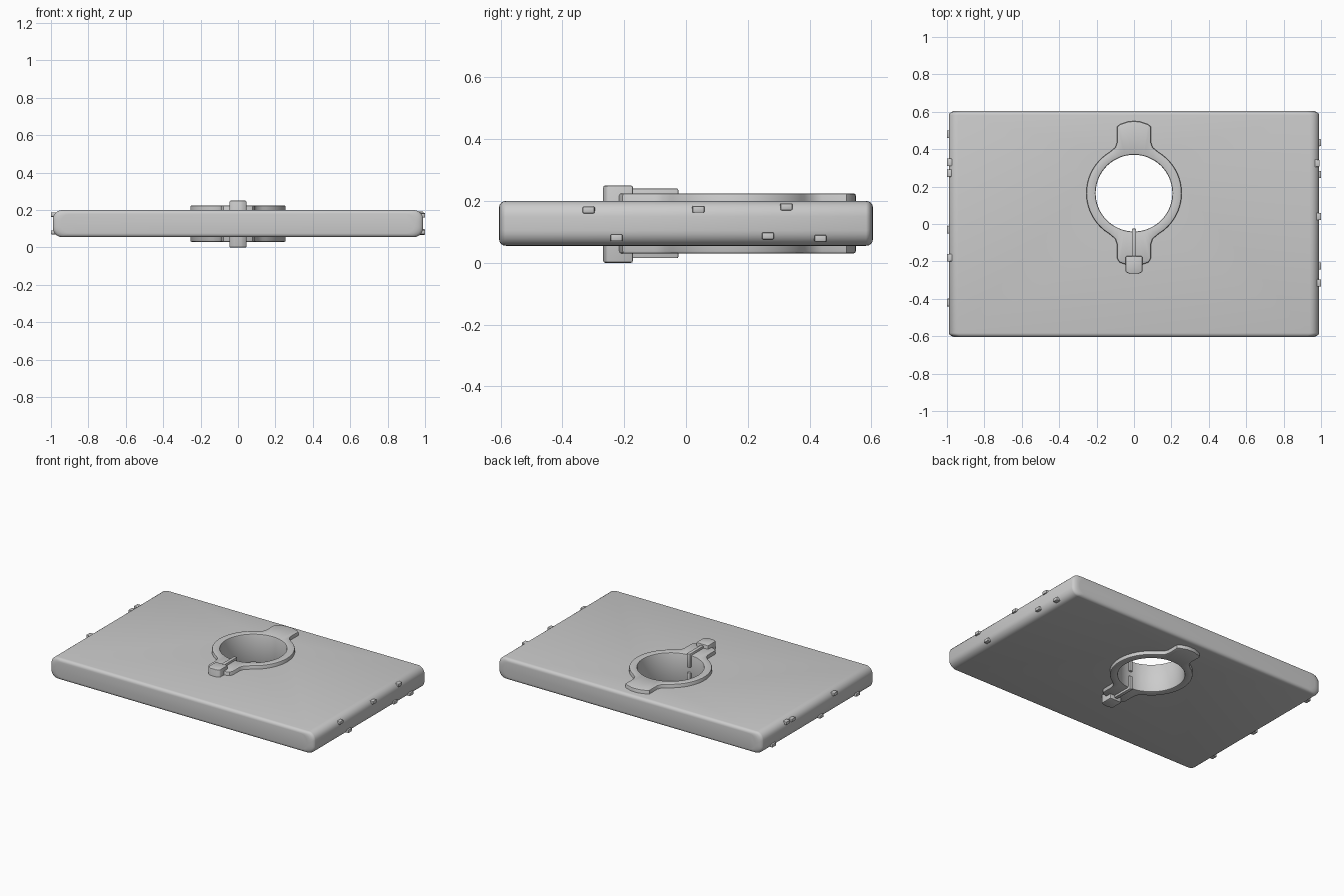
import bpy, bmesh, math
from math import sin, cos, pi

if "Cube" in bpy.data.objects:
    bpy.data.objects.remove(bpy.data.objects["Cube"])

GREY = bpy.data.materials.new("plain grey")
GREY.diffuse_color = (0.6, 0.6, 0.6, 1)
GREY.use_nodes = True
GREY.node_tree.nodes["Principled BSDF"].inputs["Base Color"].default_value = GREY.diffuse_color
MID = 0.1275          # mid height of the plate
CY = 0.165            # hole centre in y


def finish(name, bm, angle=35):
    bmesh.ops.recalc_face_normals(bm, faces=bm.faces)
    me = bpy.data.meshes.new(name)
    bm.to_mesh(me)
    bm.free()
    me.materials.append(GREY)
    ob = bpy.data.objects.new(name, me)
    bpy.context.collection.objects.link(ob)
    bpy.ops.object.select_all(action='DESELECT')
    ob.select_set(True)
    bpy.context.view_layer.objects.active = ob
    if angle:
        bpy.ops.object.shade_smooth_by_angle(angle=math.radians(angle))
    return ob


def prism(name, outline, z0, z1, bevel):
    bm = bmesh.new()
    f = bm.faces.new([bm.verts.new((x, y, z0)) for x, y in outline])
    ext = bmesh.ops.extrude_face_region(bm, geom=[f])
    for v in ext["geom"]:
        if isinstance(v, bmesh.types.BMVert):
            v.co.z = z1
    if not f.is_valid or len(bm.faces) == len(outline) + 1:
        bmesh.ops.holes_fill(bm, edges=bm.edges)
    bmesh.ops.bevel(bm, geom=list(bm.edges), offset=bevel, segments=2,
                    profile=0.5, affect='EDGES')
    return finish(name, bm)


# Plate: rounded section lofted along y with slightly rounded ends
def section(hx, hz, rx, rz, n=6):
    pts = []
    for q, (sx, sz) in enumerate(((1, 1), (-1, 1), (-1, -1), (1, -1))):
        for i in range(n + 1):
            a = (q + i / n) * pi / 2
            pts.append((sx * (hx - rx) + rx * cos(a), sz * (hz - rz) + rz * sin(a)))
    return pts


bm = bmesh.new()
steps = [(i / 4) * pi / 2 for i in range(5)]
rows = [(-0.583 - 0.022 * cos(a), 1 - sin(a)) for a in steps]
rows += [(-y, k) for y, k in reversed(rows)]
rings = []
for y, k in rows:
    pts = section(0.99 - 0.045 * k, 0.0725 - 0.02 * k, 0.05, 0.05)
    rings.append([bm.verts.new((x, y, MID + z)) for x, z in pts])
for a, b in zip(rings, rings[1:]):
    for i in range(len(a)):
        j = (i + 1) % len(a)
        bm.faces.new((a[i], a[j], b[j], b[i]))
bm.faces.new(rings[0])
bm.faces.new(rings[-1])
plate = finish("plate", bm, 0)

# Hole through the plate, hidden behind the collar wall
bpy.ops.mesh.primitive_cylinder_add(vertices=64, radius=0.22, depth=1, location=(0, CY, MID))
cutter = bpy.context.object
mod = plate.modifiers.new("hole", 'BOOLEAN')
mod.object = cutter
mod.solver = 'EXACT'
bpy.context.view_layer.update()
cut = bpy.data.meshes.new_from_object(
    plate.evaluated_get(bpy.context.evaluated_depsgraph_get()))
plate.modifiers.clear()
plate.data = cut
bpy.data.objects.remove(cutter)
bpy.context.view_layer.objects.active = plate
plate.select_set(True)
bpy.ops.object.shade_smooth_by_angle(angle=math.radians(35))

# Collar: ring with a tab at the back and a shorter one at the front
half = [(0, 0.55), (0.03, 0.548), (0.075, 0.533), (0.091, 0.52), (0.09, 0.44),
        (0.1, 0.41)]
half += [(0.255 * sin(t), CY + 0.255 * cos(t))
         for t in [math.radians(31 + i * 118 / 24) for i in range(25)]]
half += [(0.1, -0.08), (0.09, -0.11), (0.09, -0.185), (0.078, -0.205), (0.04, -0.218), (0, -0.22)]
outline = half + [(-x, y) for x, y in half[-2:0:-1]]
bm = bmesh.new()
loops = []
for z in (0.03, 0.225):
    outer = [bm.verts.new((x, y, z)) for x, y in outline]
    inner = []
    for x, y in outline:
        s = 0.205 / math.hypot(x, y - CY)
        inner.append(bm.verts.new((x * s, CY + (y - CY) * s, z)))
    loops.append((outer, inner))
(ob_, ib), (ot, it) = loops
n = len(outline)
for i in range(n):
    j = (i + 1) % n
    for a, b in ((ob_, ot), (ot, it), (it, ib), (ib, ob_)):
        bm.faces.new((a[i], a[j], b[j], b[i]))
rim = [bm.edges.get((l[i], l[(i + 1) % n])) for l in (ob_, ot, it, ib) for i in range(n)]
bmesh.ops.bevel(bm, geom=rim, offset=0.008, segments=2, profile=0.5, affect='EDGES')
finish("collar", bm)

# Clip: block over the front tab and thin bars reaching into the hole
prism("clip_block", [(-0.045, -0.172), (-0.045, -0.257), (-0.02, -0.268),
                     (0.02, -0.268), (0.045, -0.257), (0.045, -0.172)], 0, 0.25, 0.006)
for name, z0, z1 in (("upper_bar", 0.145, 0.24), ("lower_bar", 0.015, 0.11)):
    prism(name, [(-0.012, -0.19), (0.012, -0.19), (0.012, -0.025), (-0.012, -0.025)],
          z0, z1, 0.004)

# Small nubs along both short edges: side, y, height
nubs = [(1, -0.315, 0.17), (1, 0.04, 0.172), (1, 0.325, 0.18), (1, -0.225, 0.08),
        (1, 0.265, 0.086), (1, 0.435, 0.078), (-1, 0.33, 0.175), (-1, 0.272, 0.172),
        (-1, -0.03, 0.08), (-1, -0.18, 0.175), (-1, -0.42, 0.08), (-1, 0.48, 0.08)]
for side, y, z in nubs:
    x0, x1 = sorted((side * 0.955, side * (1.0 if abs(z - MID) < 0.05 else 0.992)))
    prism("edge_nub", [(x0, y - 0.021), (x1, y - 0.019), (x1, y + 0.019), (x0, y + 0.021)],
          z - 0.01, z + 0.012, 0.004)
